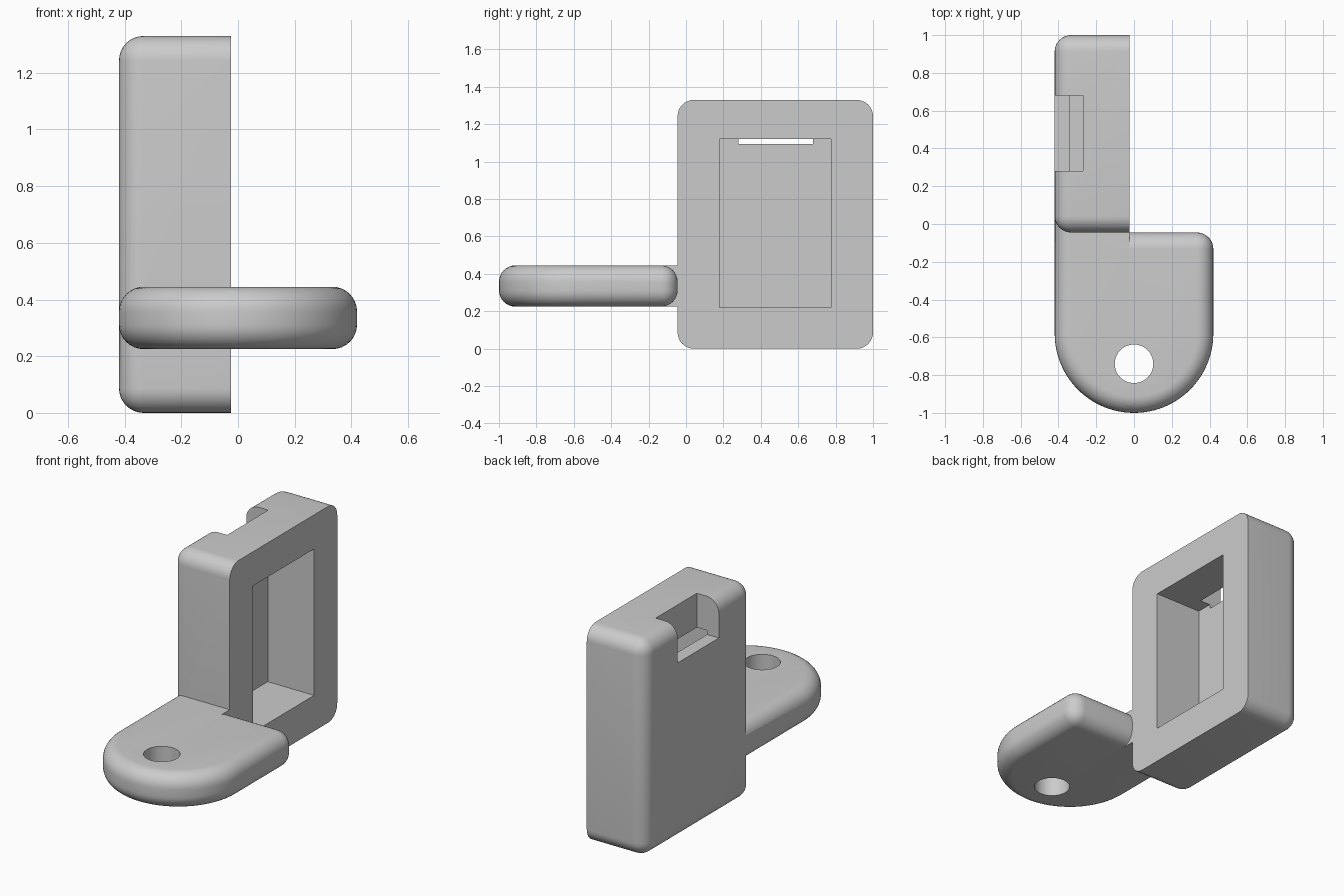
import bpy, bmesh, math
from mathutils import Vector

cube = bpy.data.objects.get("Cube")
if cube:
    bpy.data.objects.remove(cube, do_unlink=True)

SEAM = -0.025          # open face of the housing
HALF = 0.42            # half width of the tab
FILLET = 0.087
Z0, Z1 = 0.225, 0.445  # tab underside and top

grey = bpy.data.materials.new("plain grey")
grey.use_nodes = True
colour = (0.6, 0.6, 0.6, 1)
grey.diffuse_color = colour
grey.node_tree.nodes["Principled BSDF"].inputs["Base Color"].default_value = colour


def prism(name, outline, z0, z1, rounded=None, cut=None):
    """Extrude an outline, round the chosen edges, optionally keep one side of the seam."""
    bm = bmesh.new()
    face = bm.faces.new([bm.verts.new((x, y, z0)) for x, y in outline])
    ext = bmesh.ops.extrude_face_region(bm, geom=[face])
    top = [v for v in ext["geom"] if isinstance(v, bmesh.types.BMVert)]
    bmesh.ops.translate(bm, verts=top, vec=(0, 0, z1 - z0))
    bmesh.ops.recalc_face_normals(bm, faces=bm.faces)
    if rounded:
        edges = [e for e in bm.edges if rounded(e)]
        bmesh.ops.bevel(bm, geom=edges, offset=FILLET, segments=8, profile=0.5,
                        affect='EDGES', clamp_overlap=False)
    if cut:
        res = bmesh.ops.bisect_plane(bm, geom=bm.verts[:] + bm.edges[:] + bm.faces[:],
                                     plane_co=(SEAM, 0, 0), plane_no=(cut, 0, 0),
                                     clear_outer=True)
        rim = [g for g in res["geom_cut"] if isinstance(g, bmesh.types.BMEdge)]
        bmesh.ops.contextual_create(bm, geom=rim)
        bmesh.ops.recalc_face_normals(bm, faces=bm.faces)
    mesh = bpy.data.meshes.new(name)
    bm.to_mesh(mesh)
    bm.free()
    mesh.materials.append(grey)
    ob = bpy.data.objects.new(name, mesh)
    bpy.context.collection.objects.link(ob)
    return ob


def rect(x0, x1, y0, y1):
    return [(x0, y0), (x1, y0), (x1, y1), (x0, y1)]


def arc(cx, cy, r, a0, a1, n):
    return [(cx + r * math.cos(a0 + (a1 - a0) * i / n),
             cy + r * math.sin(a0 + (a1 - a0) * i / n)) for i in range(n + 1)]


def combine(target, tool, operation):
    """Apply a boolean and discard the tool."""
    mod = target.modifiers.new("combine", 'BOOLEAN')
    mod.operation, mod.solver, mod.object = operation, 'EXACT', tool
    bpy.context.view_layer.update()
    graph = bpy.context.evaluated_depsgraph_get()
    mesh = bpy.data.meshes.new_from_object(target.evaluated_get(graph))
    target.modifiers.clear()
    target.data = mesh
    bpy.data.objects.remove(tool, do_unlink=True)


def middle(e):
    return (e.verts[0].co + e.verts[1].co) / 2


def is_vertical(e):
    return abs(e.verts[0].co.z - e.verts[1].co.z) > 0.1


# Housing: rounded everywhere except around the open face
housing = prism("housing_bracket", rect(-HALF, SEAM, -0.045, 1), 0, 1.33,
                lambda e: min(v.co.x for v in e.verts) < SEAM - 0.01)

# Tab: the left part runs into the housing, the other has its own rounded back
nose = arc(0, -0.58, HALF, math.pi, 2 * math.pi, 48)
tab_root = prism("tab_root", nose + [(HALF, 0.05), (-HALF, 0.05)], Z0, Z1,
                 lambda e: not is_vertical(e) and middle(e).y < 0.04, cut=1)
tab = prism("tab", nose + [(HALF, -0.045), (-HALF, -0.045)], Z0, Z1,
            lambda e: not is_vertical(e) or middle(e).y > -0.1, cut=-1)
combine(tab, tab_root, 'UNION')
combine(housing, tab, 'UNION')

# Pocket in the open face, notch over the back wall, bolt hole in the tab
combine(housing, prism("pocket", rect(-0.34, 0.1, 0.18, 0.775), 0.22, 1.12), 'DIFFERENCE')
combine(housing, prism("notch", rect(-0.6, -0.27, 0.28, 0.68), 1.095, 1.5), 'DIFFERENCE')
hole = arc(0, -0.74, 0.102, 0, 2 * math.pi, 48)[:-1]
combine(housing, prism("bolt_hole", hole, 0, 0.8), 'DIFFERENCE')

# Smooth fillets, crisp corners
bpy.ops.object.select_all(action='DESELECT')
housing.select_set(True)
bpy.context.view_layer.objects.active = housing
bpy.ops.object.shade_smooth_by_angle(angle=math.radians(30))
